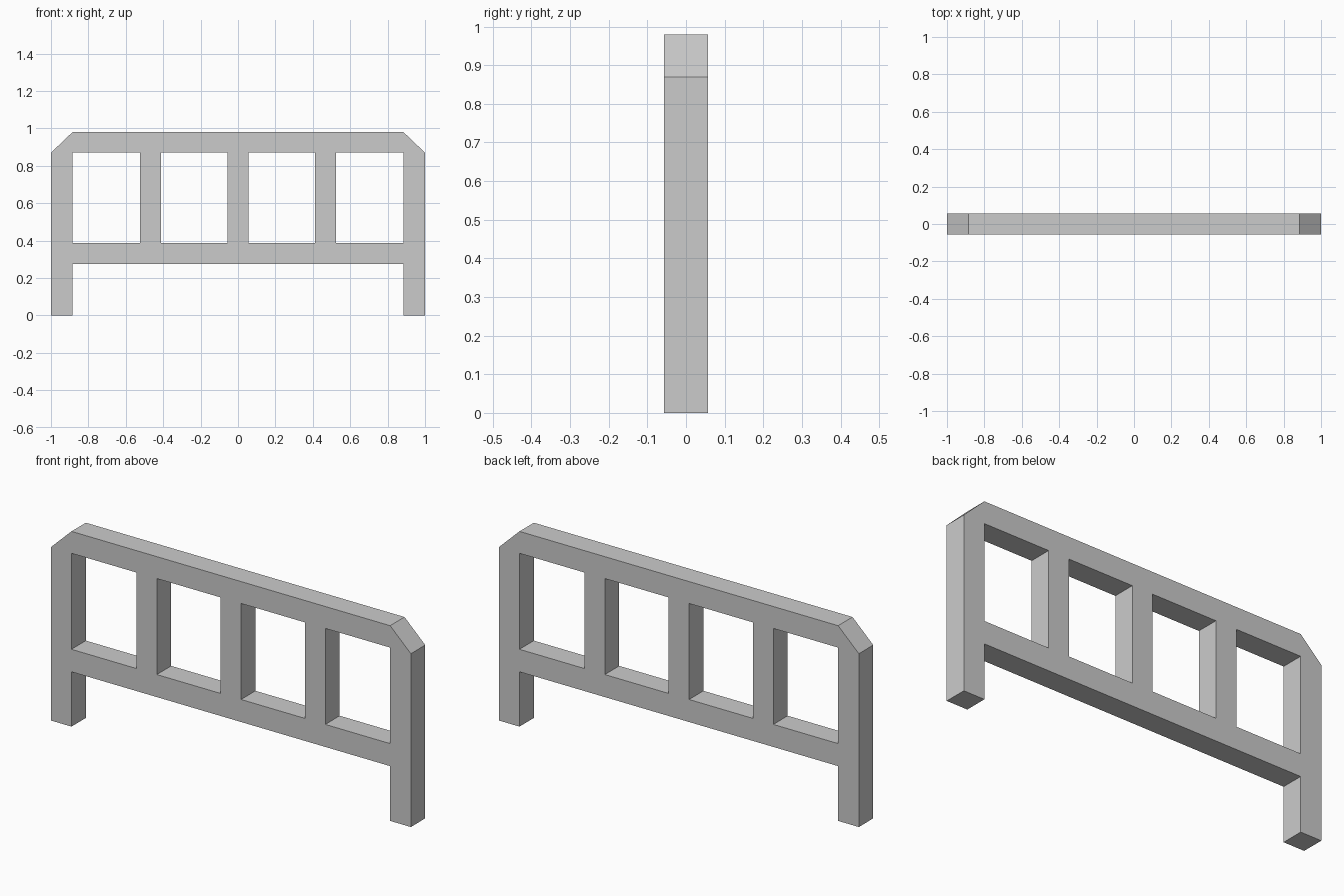
import bpy

if "Cube" in bpy.data.objects:
    bpy.data.objects.remove(bpy.data.objects["Cube"])

HALF = 0.057          # half thickness of every beam
INNER = 0.885         # inner face of the end posts
TOP, SHOULDER = 0.98, 0.87
RAIL_LOW, RAIL_HIGH = 0.275, 0.388


def prism(name, profile):
    """Extrude an (x, z) outline along y."""
    n = len(profile)
    verts = [(x, y, z) for y in (-HALF, HALF) for x, z in profile]
    faces = [tuple(range(n)), tuple(range(2 * n - 1, n - 1, -1))]
    faces += [(i, i + n, (i + 1) % n + n, (i + 1) % n) for i in range(n)]
    mesh = bpy.data.meshes.new(name)
    mesh.from_pydata(verts, [], faces)
    obj = bpy.data.objects.new(name, mesh)
    bpy.context.collection.objects.link(obj)
    return obj


def beam(name, x0, x1, z0, z1):
    return prism(name, [(x0, z0), (x1, z0), (x1, z1), (x0, z1)])


# End posts with sloped outer tops
right = [(INNER, 0), (1, 0), (1, SHOULDER), (INNER, TOP)]
prism("right_post", right)
prism("left_post", [(-x, z) for x, z in reversed(right)])

# Horizontal rails
beam("top_rail", -INNER, INNER, SHOULDER, TOP)
beam("lower_rail", -INNER, INNER, RAIL_LOW, RAIL_HIGH)

# Three upright bars between the rails
for label, x in (("left", -0.468), ("middle", 0), ("right", 0.468)):
    beam(label + "_upright", x - HALF, x + HALF, RAIL_HIGH, SHOULDER)
